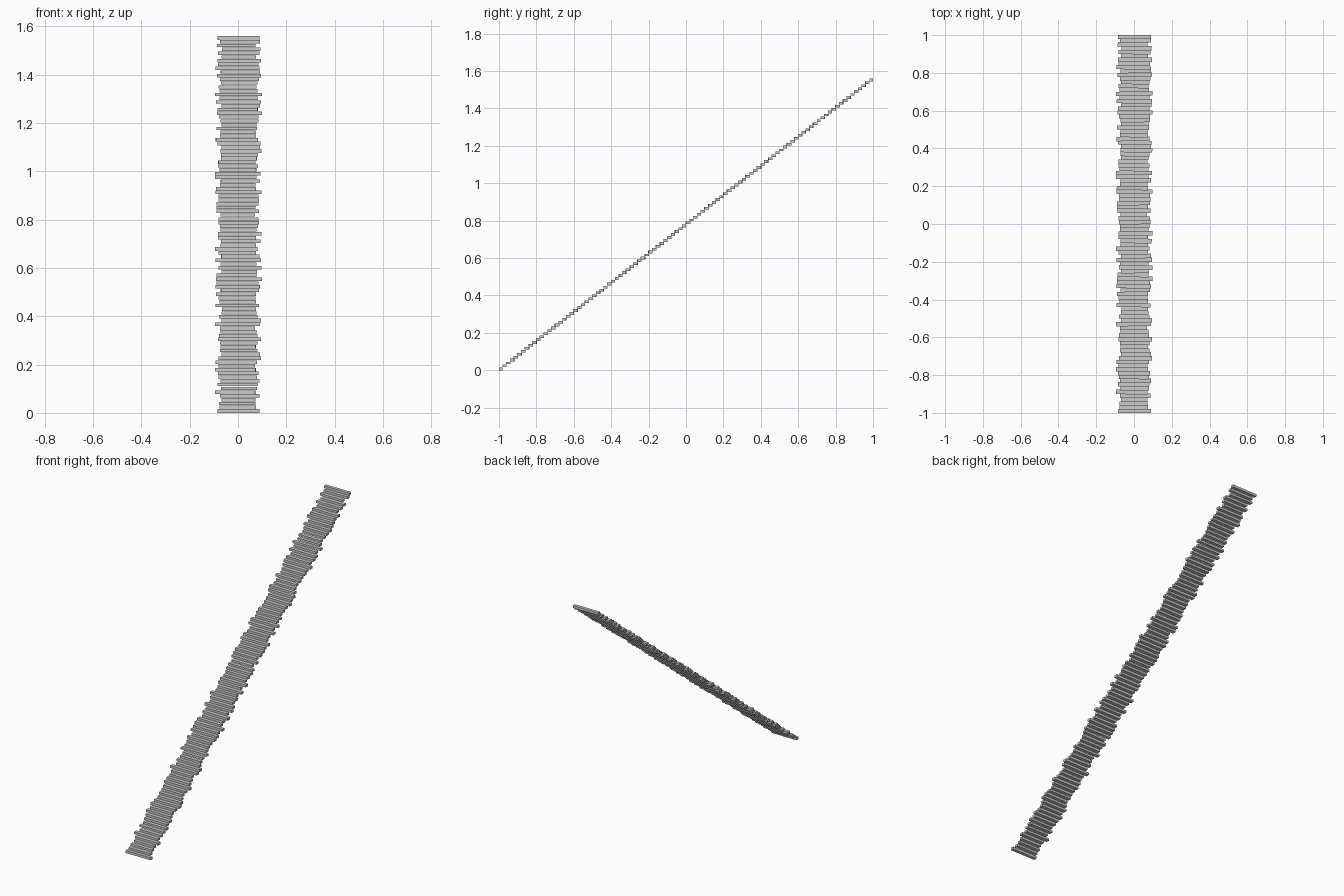
import bpy, random
from mathutils import Matrix, Vector

if "Cube" in bpy.data.objects:
    bpy.data.objects.remove(bpy.data.objects["Cube"])

random.seed(7)
STEPS = 100
RUN, RISE = 2.0 / STEPS, 1.56 / STEPS


def slab(name, centre, size, yaw=0.0):
    """A plain rectangular stone slab, turned slightly about z."""
    bpy.ops.mesh.primitive_cube_add(size=1)
    ob = bpy.context.object
    ob.name = name
    ob.data.transform(Matrix.Translation(Vector(centre)) @ Matrix.Rotation(yaw, 4, 'Z')
                      @ Matrix.Diagonal((*size, 1)))
    return ob


# Straight flight of thin, irregular slabs
for i in range(STEPS):
    end = i in (0, STEPS - 1)
    left = -0.085 if end else -random.uniform(0.067, 0.096)
    right = 0.09 if end else random.uniform(0.07, 0.099)
    depth = RUN * (1.0 if end else random.uniform(1.02, 1.2))
    thick = RISE * (1.0 if end else random.uniform(0.8, 1.0))
    yaw = 0 if end else random.uniform(-0.02, 0.02)
    slab(f"step_{i + 1:03d}",
         ((left + right) / 2, -1 + RUN * (i + 0.5), RISE * (i + 0.5)),
         (right - left, depth, thick), yaw)
